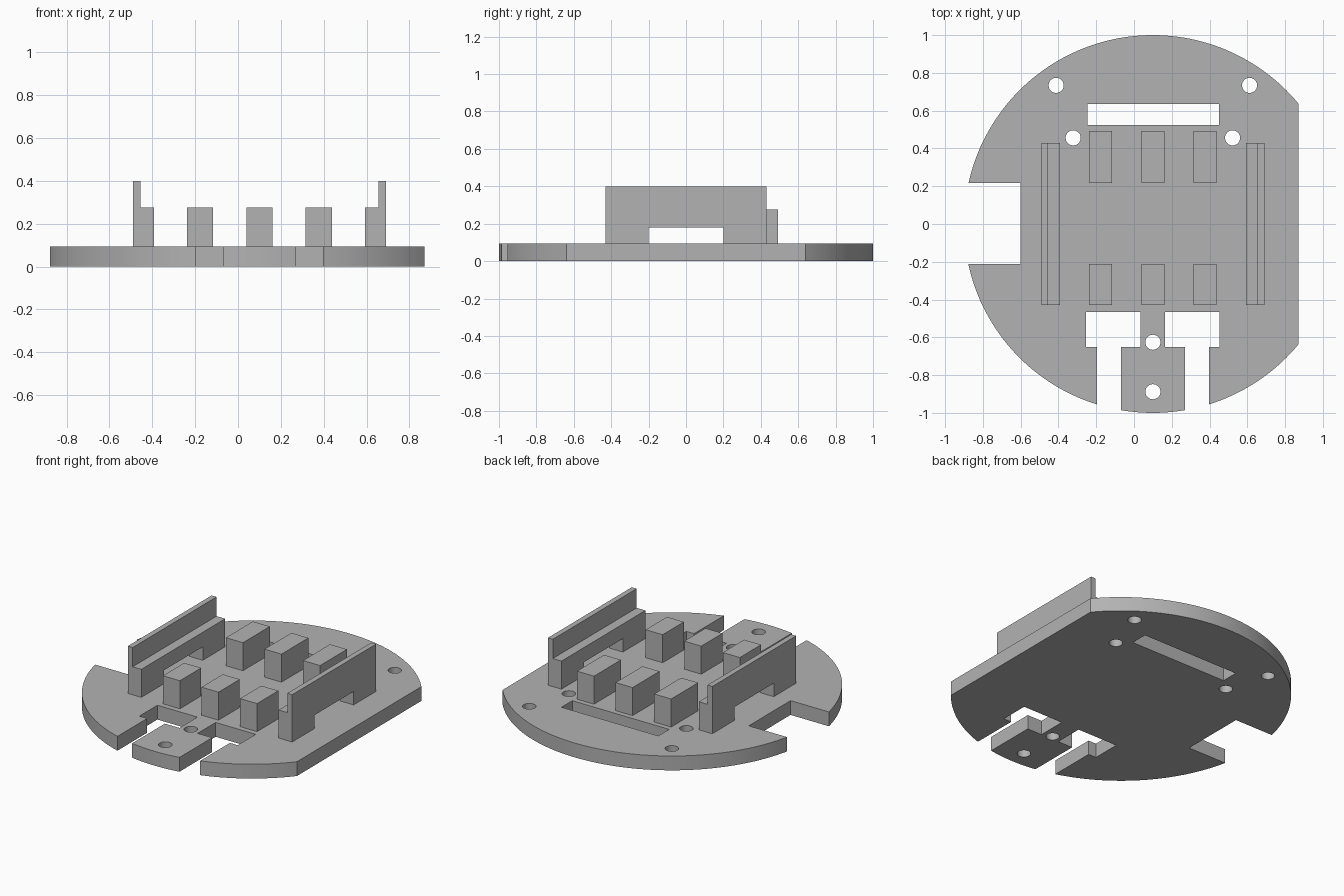
import bpy
import bmesh
from math import cos, sin, tau, radians

default = bpy.data.objects.get("Cube")
if default:
    bpy.data.objects.remove(default, do_unlink=True)

grey = bpy.data.materials.new("light_grey")
grey.use_nodes = True
colour = (0.45, 0.45, 0.45, 1)
grey.diffuse_color = colour
grey.node_tree.nodes["Principled BSDF"].inputs["Base Color"].default_value = colour

CX = 0.1          # centre line of the round plate
PLATE = 0.093     # plate thickness
POST = 0.275      # post and ledge height
WALL = 0.4        # rail wall height


def prism(name, points, low, high, axis="z"):
    """Extrude a closed outline along z, or an x-z profile along y."""
    def place(p, d):
        return (p[0], p[1], d) if axis == "z" else (p[0], d, p[1])
    bm = bmesh.new()
    face = bm.faces.new([bm.verts.new(place(p, low)) for p in points])
    new = bmesh.ops.extrude_face_region(bm, geom=[face])["geom"]
    shift = (0, 0, high - low) if axis == "z" else (0, high - low, 0)
    bmesh.ops.translate(bm, vec=shift,
                        verts=[v for v in new if isinstance(v, bmesh.types.BMVert)])
    bmesh.ops.recalc_face_normals(bm, faces=bm.faces)
    mesh = bpy.data.meshes.new(name)
    bm.to_mesh(mesh)
    bm.free()
    mesh.materials.append(grey)
    obj = bpy.data.objects.new(name, mesh)
    bpy.context.collection.objects.link(obj)
    return obj


def rect(x0, x1, y0, y1):
    return [(x0, y0), (x1, y0), (x1, y1), (x0, y1)]


def circle(x, y, r, n):
    return [(x + r * cos(tau * i / n), y + r * sin(tau * i / n)) for i in range(n)]


def cut(target, cutters):
    """Subtract the cutters for good and discard them."""
    for c in cutters:
        c.hide_render = True
        mod = target.modifiers.new("cut", "BOOLEAN")
        mod.operation, mod.solver, mod.object = "DIFFERENCE", "EXACT", c
    graph = bpy.context.evaluated_depsgraph_get()
    mesh = bpy.data.meshes.new_from_object(target.evaluated_get(graph))
    target.modifiers.clear()
    target.data = mesh
    for c in cutters:
        bpy.data.objects.remove(c, do_unlink=True)


# Round plate with one trimmed side, a side notch and a rear slot
plate = prism("base_plate", circle(CX, 0, 1, 192), 0, PLATE)
outlines = [
    rect(0.87, 1.5, -1.5, 1.5),
    rect(-1.5, -0.602, -0.212, 0.216),
    rect(-0.247, 0.449, 0.525, 0.636),
]

# Stepped wheel cut-outs either side of the front tongue
for s in (-1, 1):
    steps = [(0.065, -0.465), (0.353, -0.465), (0.353, -0.65), (0.297, -0.65),
             (0.297, -1.5), (0.17, -1.5), (0.17, -0.65), (0.065, -0.65)]
    outlines.append([(CX + s * x, y) for x, y in steps])

# Screw holes
for dx, y in ((0.512, 0.734), (0.422, 0.456)):
    outlines += [circle(CX + s * dx, y, 0.04, 32) for s in (-1, 1)]
outlines += [circle(CX, y, 0.04, 32) for y in (-0.626, -0.888)]
cut(plate, [prism("cutter", o, -0.1, 0.3) for o in outlines])

bpy.ops.object.select_all(action="DESELECT")
plate.select_set(True)
bpy.context.view_layer.objects.active = plate
bpy.ops.object.shade_smooth_by_angle(angle=radians(30))

# Two stepped side rails with a window through each
for s, side in ((-1, "right"), (1, "left")):
    profile = [(0.59, PLATE), (0.59, WALL), (0.555, WALL),
               (0.555, POST), (0.493, POST), (0.493, PLATE)]
    rail = prism(side + "_rail", [(CX + s * x, z) for x, z in profile],
                 -0.43, 0.43, axis="y")
    window = prism("cutter", rect(CX + s * 0.54 - 0.2, CX + s * 0.54 + 0.2, -0.2, 0.2),
                   0, 0.18)
    cut(rail, [window])

# Two rows of support posts
for row, y0, y1 in (("front", -0.43, -0.212), ("rear", 0.216, 0.492)):
    for i, dx in enumerate((-0.277, 0, 0.277)):
        x = CX + dx
        prism(f"{row}_post_{i + 1}", rect(x - 0.061, x + 0.061, y0, y1), PLATE, POST)
